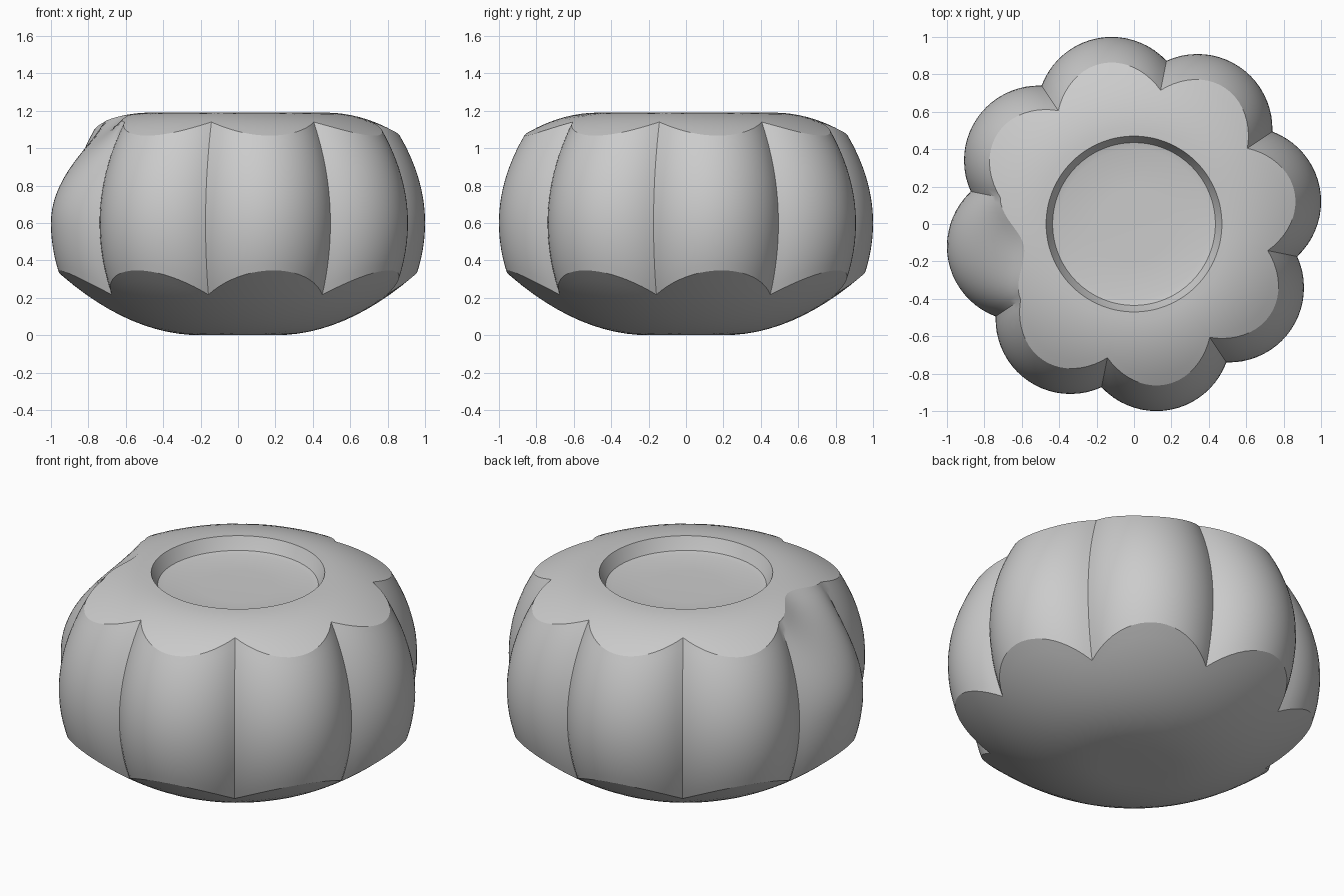
import bpy, bmesh, math

cube = bpy.data.objects.get("Cube")
if cube:
    bpy.data.objects.remove(cube, do_unlink=True)

LOBES, STEPS = 8, 20
LOBE_CENTRE, LOBE_RADIUS = 0.612, 0.4
TURN = math.radians(11.25)
SECTOR = math.tau / LOBES
SLIM_LOBE = 4
BASE_R, RIM_R, RIM_Z, WAIST_Z = 0.2, 0.47, 1.19, 0.6


def bottom_z(r):
    return 0.58 * max(0, r - BASE_R) ** 2


def top_z(r):
    return RIM_Z - 0.75 * max(0, r - RIM_R) ** 2


def column(lobe, t):
    """Profile of (radius, height) from the base to the floor of the recess."""
    outer = LOBE_CENTRE * math.cos(t) + math.sqrt(
        LOBE_RADIUS ** 2 - (LOBE_CENTRE * math.sin(t)) ** 2)
    top_curve = 0.62
    if lobe == SLIM_LOBE:
        top_curve += 0.6 * math.cos(4 * t)

    def side_r(z):
        k = top_curve if z > WAIST_Z else 0.6
        return outer * (1 - k * (z - WAIST_Z) ** 2)

    # Heights where the lobe meets the rounded base and the cap
    low, high = 0.3, 1.08
    for _ in range(30):
        low = (low + bottom_z(side_r(low))) / 2
        high = (high + top_z(side_r(high))) / 2
    low_r, high_r = side_r(low), side_r(high)

    points = []
    for i in range(12):
        r = BASE_R + (low_r - BASE_R) * i / 12
        points.append((r, bottom_z(r)))
    for i in range(21):
        z = low + (high - low) * i / 20
        points.append((side_r(z), z))
    for i in range(1, 9):
        r = high_r + (RIM_R - high_r) * i / 8
        points.append((r, top_z(r)))
    # Shallow recess
    points += [(0.452, 1.15), (0.435, 1.118), (0.4, 1.11), (0.2, 1.105)]
    return points


# Ribbed body, with one column of points per angle
bm = bmesh.new()
columns = []
for lobe in range(LOBES):
    for i in range(STEPS):
        t = (i / STEPS - 0.5) * SECTOR
        a = TURN + lobe * SECTOR + t
        columns.append([bm.verts.new((r * math.cos(a), r * math.sin(a), z))
                        for r, z in column(lobe, t)])

for i, left in enumerate(columns):
    right = columns[(i + 1) % len(columns)]
    for j in range(len(left) - 1):
        bm.faces.new((left[j], right[j], right[j + 1], left[j + 1]))
bm.faces.new([c[0] for c in reversed(columns)])
bm.faces.new([c[-1] for c in columns])
bmesh.ops.recalc_face_normals(bm, faces=bm.faces)

mesh = bpy.data.meshes.new("ribbed_body")
bm.to_mesh(mesh)
bm.free()
body = bpy.data.objects.new("ribbed_body", mesh)
bpy.context.collection.objects.link(body)

# Plain grey
grey = bpy.data.materials.new("plain_grey")
grey.use_nodes = True
colour = (0.6, 0.6, 0.6, 1)
grey.diffuse_color = colour
grey.node_tree.nodes["Principled BSDF"].inputs["Base Color"].default_value = colour
mesh.materials.append(grey)

bpy.ops.object.select_all(action="DESELECT")
body.select_set(True)
bpy.context.view_layer.objects.active = body
bpy.ops.object.shade_smooth_by_angle(angle=math.radians(24))
